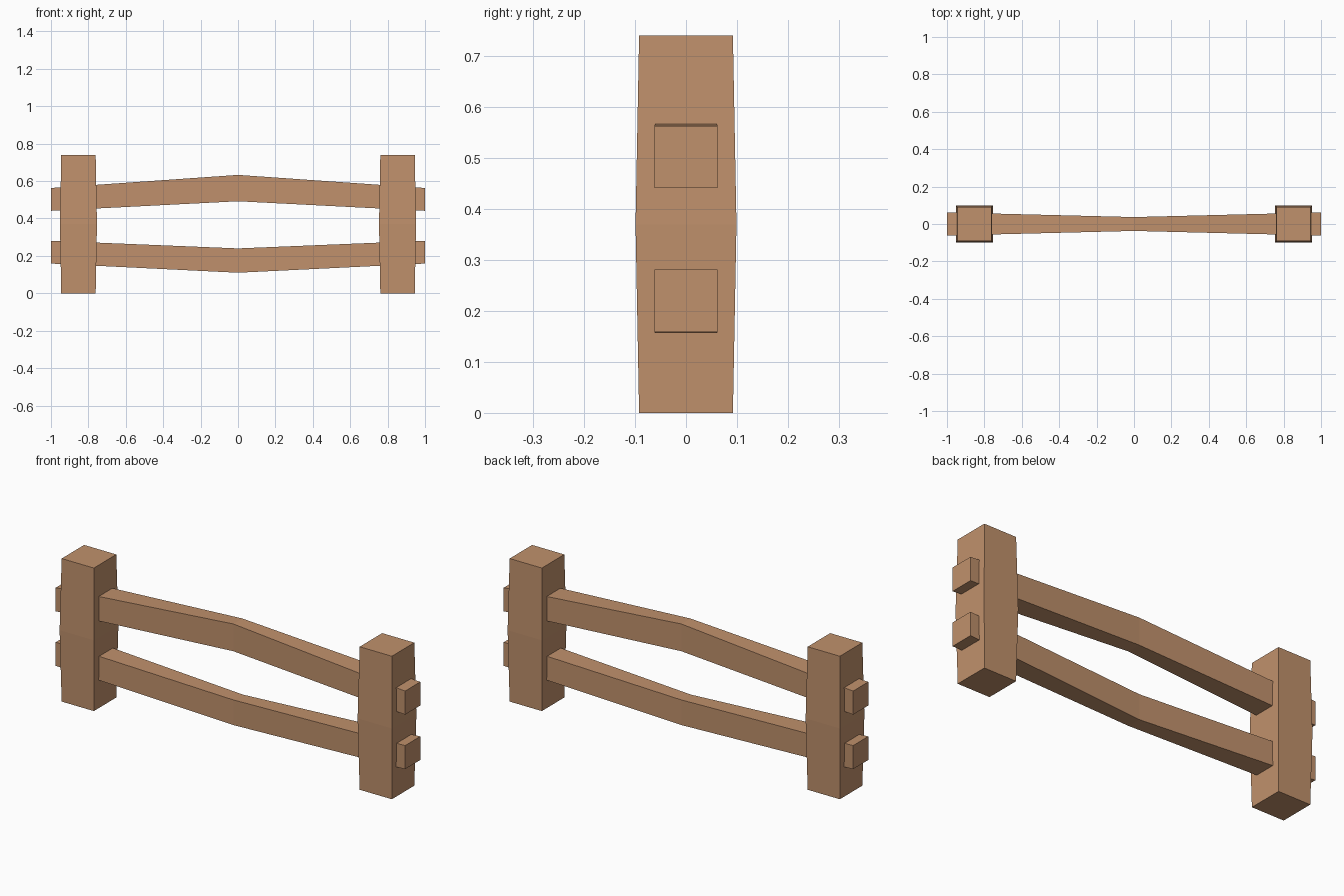
import bpy
import bmesh

if "Cube" in bpy.data.objects:
    bpy.data.objects.remove(bpy.data.objects["Cube"])

wood = bpy.data.materials.new("warm_wood")
wood.diffuse_color = (0.53, 0.283, 0.15, 1)
wood.use_nodes = True
wood.node_tree.nodes["Principled BSDF"].inputs["Base Color"].default_value = wood.diffuse_color


def loft(name, rings):
    """Closed square beam through a few four-cornered cross-sections."""
    bm = bmesh.new()
    loops = [[bm.verts.new(p) for p in ring] for ring in rings]
    for a, b in zip(loops, loops[1:]):
        for i in range(4):
            j = (i + 1) % 4
            bm.faces.new((a[i], a[j], b[j], b[i]))
    bm.faces.new(loops[0])
    bm.faces.new(loops[-1])
    bmesh.ops.recalc_face_normals(bm, faces=bm.faces)
    mesh = bpy.data.meshes.new(name)
    bm.to_mesh(mesh)
    bm.free()
    mesh.materials.append(wood)
    obj = bpy.data.objects.new(name, mesh)
    bpy.context.collection.objects.link(obj)
    return obj


def post_ring(cx, z, h):
    return [(cx - h, -h, z), (cx + h, -h, z), (cx + h, h, z), (cx - h, h, z)]


def rail_ring(x, h, low, high):
    return [(x, -h, low), (x, h, low), (x, h, high), (x, -h, high)]


# Posts, slightly swollen at mid height
for side, cx in (("left", -0.853), ("right", 0.853)):
    loft(side + "_post", [post_ring(cx, z, h) for z, h in
                          ((0, 0.092), (0.37, 0.099), (0.74, 0.092))])

# Rails pass through the posts, pinched and bent at the centre
for name, end, mid in (("upper_rail", (0.441, 0.563), (0.492, 0.633)),
                       ("lower_rail", (0.159, 0.281), (0.11, 0.24))):
    loft(name, [rail_ring(-1, 0.062, *end),
                rail_ring(0, 0.037, *mid),
                rail_ring(1, 0.062, *end)])
